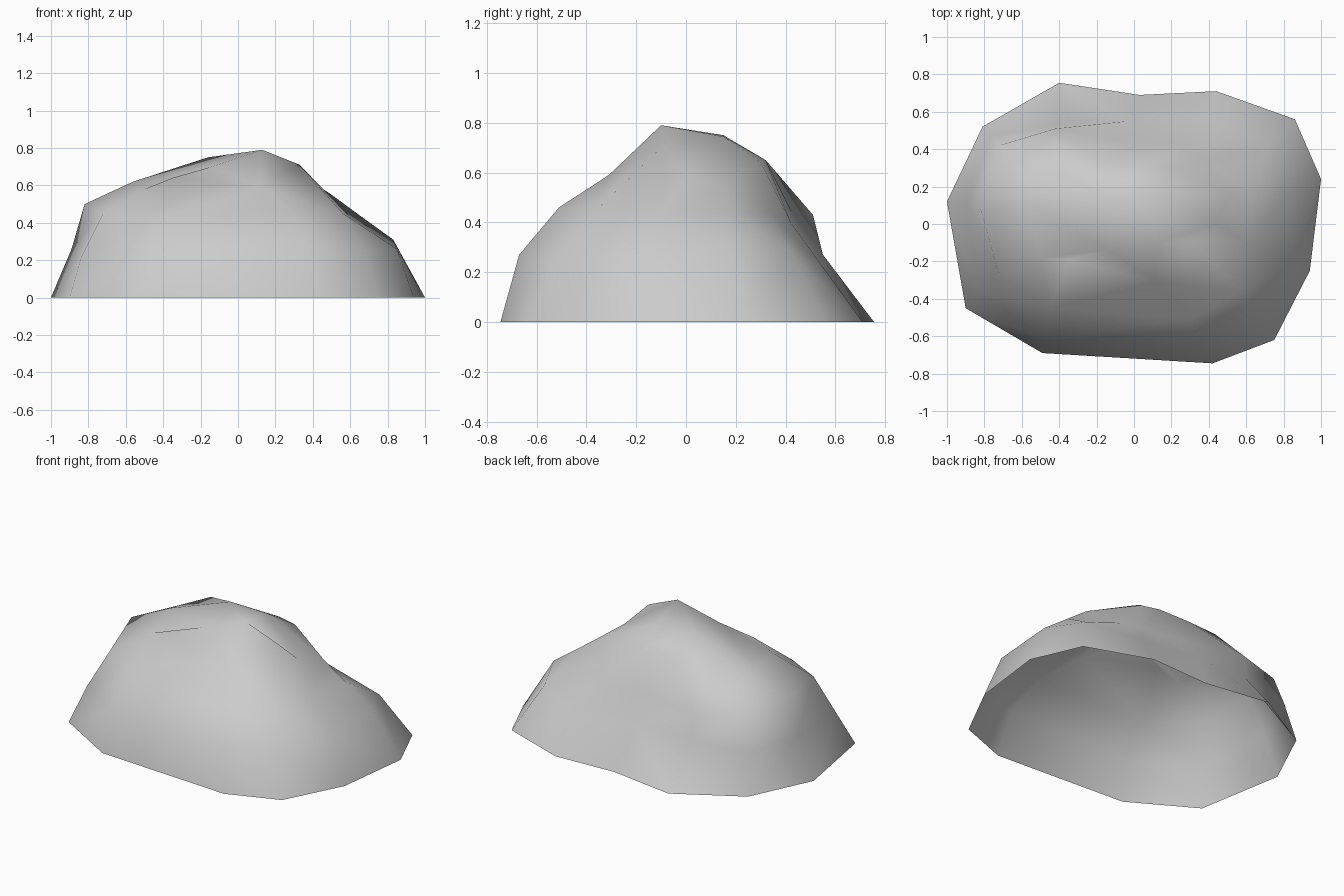
import bpy
import bmesh

default_cube = bpy.data.objects.get("Cube")
if default_cube:
    bpy.data.objects.remove(default_cube, do_unlink=True)


def make_material(name, colour):
    material = bpy.data.materials.new(name)
    material.use_nodes = True
    material.diffuse_color = colour
    shader = material.node_tree.nodes["Principled BSDF"]
    shader.inputs["Base Color"].default_value = colour
    shader.inputs["Roughness"].default_value = 0.9
    return material


# Ground outline, running from the -x side through the front and round the back
foot = [(-1, .12), (-.9, -.45), (-.49, -.69), (.42, -.745),
        (.75, -.62), (.94, -.25), (1, .24), (.86, .56),
        (.44, .71), (.03, .69), (-.4, .755), (-.81, .52)]

# Flank: bulging in front, undercut at the back
flank = [(-.89, .12, .26), (-.84, -.35, .21), (-.47, -.62, .25), (.38, -.67, .27),
         (.68, -.53, .25), (.85, -.2, .26), (.83, .17, .31), (.72, .42, .28),
         (.4, .55, .22), (-.03, .55, .27), (-.41, .53, .27), (-.76, .47, .25)]

# Shoulder: where the steep sides turn toward the top
shoulder = [(-.82, .08, .5), (-.72, -.28, .45), (-.45, -.45, .42), (.3, -.51, .46),
            (.56, -.36, .45), (.6, -.1, .43), (.65, .17, .44), (.38, .33, .44),
            (.28, .42, .4), (-.03, .43, .43), (-.42, .51, .43), (-.72, .42, .43)]

# Brow: the rim around the summit
brow = [(-.56, .1, .62), (-.5, -.18, .58), (-.35, -.19, .64), (.12, -.31, .59),
        (.33, -.09, .71), (.44, 0, .59), (.5, .16, .55), (.2, .3, .64),
        (.07, .32, .65), (-.16, .32, .65), (-.39, .28, .67), (-.58, .25, .58)]

# Summit: four high points, and the one that each brow point climbs to
summit = {"west": (-.16, .15, .75), "spur": (-.14, -.14, .7),
          "peak": (.13, -.1, .79), "north": (.1, .15, .745)}
climbs_to = (["west"] + ["spur"] * 2 + ["peak"] * 3 + ["north"] * 3 + ["west"] * 3)


def bridge(bm, lower, upper):
    """Join two rings of equal length, skipping repeated corners."""
    count = len(lower)
    for i in range(count):
        j = (i + 1) % count
        corners = [lower[i], lower[j], upper[j], upper[i]]
        bm.faces.new(list(dict.fromkeys(corners)))


# Boulder shell, open underneath
bm = bmesh.new()
levels = [[(x, y, 0) for x, y in foot], flank, shoulder, brow]
rings = [[bm.verts.new(point) for point in level] for level in levels]
tops = {name: bm.verts.new(point) for name, point in summit.items()}
rings.append([tops[name] for name in climbs_to])
for lower, upper in zip(rings, rings[1:]):
    bridge(bm, lower, upper)

# Summit faces, meeting along the ridge between the west point and the peak
for names in (("west", "spur", "peak"), ("west", "peak", "north")):
    bm.faces.new([tops[name] for name in names])

bmesh.ops.triangulate(bm, faces=bm.faces[:], quad_method='SHORT_EDGE')
bmesh.ops.recalc_face_normals(bm, faces=bm.faces[:])
if sum(face.normal.z for face in bm.faces) < 0:
    bmesh.ops.reverse_faces(bm, faces=bm.faces[:])
for face in bm.faces:
    face.smooth = True

mesh = bpy.data.meshes.new("boulder")
bm.to_mesh(mesh)
bm.free()
mesh.materials.append(make_material("stone grey", (.6, .6, .6, 1)))
boulder = bpy.data.objects.new("boulder", mesh)
bpy.context.collection.objects.link(boulder)
